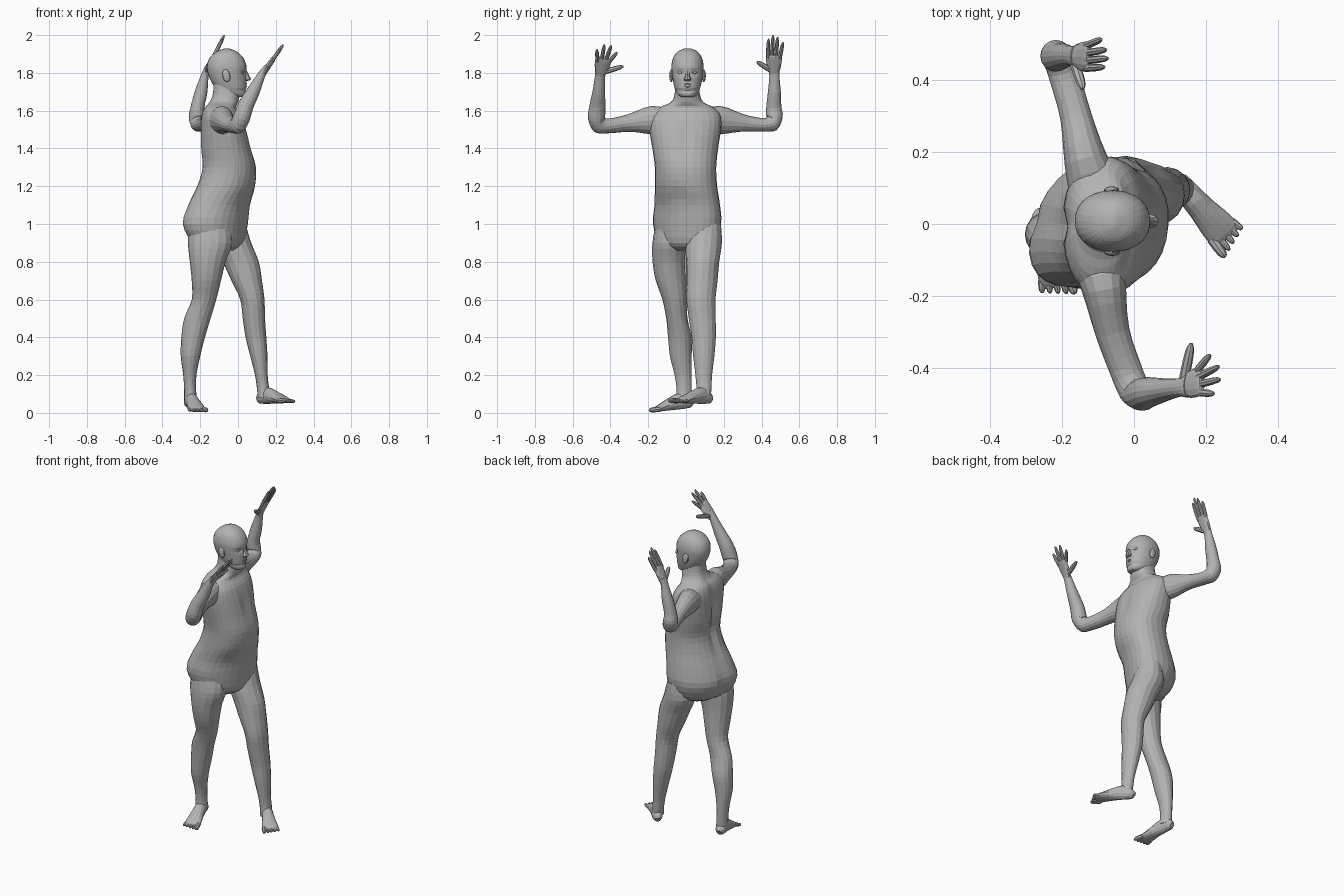
import bpy
import bmesh
import math
from mathutils import Vector, Matrix

cube = bpy.data.objects.get("Cube")
if cube:
    bpy.data.objects.remove(cube)

skin = bpy.data.materials.new("plain_grey")
skin.use_nodes = True
GREY = (0.45, 0.45, 0.45, 1)
skin.diffuse_color = GREY
skin.node_tree.nodes["Principled BSDF"].inputs["Base Color"].default_value = GREY


def finish(name, bm):
    bmesh.ops.recalc_face_normals(bm, faces=bm.faces)
    mesh = bpy.data.meshes.new(name)
    bm.to_mesh(mesh)
    bm.free()
    mesh.materials.append(skin)
    obj = bpy.data.objects.new(name, mesh)
    bpy.context.collection.objects.link(obj)
    return obj


def spline(rows, steps):
    """Smoothly interpolate rings made of (centre, u, v)."""
    out = []
    for i in range(len(rows) - 1):
        quad = [rows[max(i - 1, 0)], rows[i], rows[i + 1], rows[min(i + 2, len(rows) - 1)]]
        for s in range(steps):
            t = s / steps
            out.append([b + 0.5 * t * (c - a + t * (2 * a - 5 * b + 4 * c - d + t * (3 * (b - c) + d - a)))
                        for a, b, c, d in zip(*quad)])
    return out + [rows[-1]]


def loft(name, rows, sides=16, steps=3, power=1.0, shape=None):
    bm = bmesh.new()
    rings = []

    def soft(w):
        return math.copysign(abs(w) ** power, w)
    for c, u, v in spline(rows, steps):
        ring = []
        for k in range(sides):
            a = math.tau * k / sides
            p = c + u * soft(math.cos(a)) + v * soft(math.sin(a))
            ring.append(bm.verts.new(shape(p, c) if shape else p))
        rings.append(ring)
    for low, high in zip(rings, rings[1:]):
        for k in range(sides):
            n = (k + 1) % sides
            bm.faces.new((low[k], low[n], high[n], high[k]))
    bm.faces.new(rings[0][::-1])
    bm.faces.new(rings[-1])
    return finish(name, bm)


def level(table):
    """Horizontal rings from height, x range, y range and a twist."""
    rows = []
    for z, x0, x1, y0, y1, *twist in table:
        k = twist[0] if twist else 0
        ry = (y1 - y0) / 2
        rows.append((Vector(((x0 + x1) / 2, (y0 + y1) / 2, z)),
                     Vector(((x1 - x0) / 2, 0, 0)), Vector((k * ry, ry, 0))))
    return rows


def along(table, hint):
    """Rings square to a path, from position and two radii."""
    pts = [Vector(r[:3]) for r in table]
    rows = []
    for i, p in enumerate(pts):
        t = (pts[min(i + 1, len(pts) - 1)] - pts[max(i - 1, 0)]).normalized()
        u = (hint - t * hint.dot(t)).normalized()
        rows.append((p, u * table[i][3], t.cross(u) * table[i][4]))
    return rows


def digit(name, start, end, r, hint):
    """Finger or toe with a rounded tip."""
    table = []
    for f, s in ((0, 1), (0.5, 1), (0.85, 0.8), (1, 0.3)):
        table.append((*start.lerp(end, f), r * s, r * s))
    loft(name, along(table, hint), sides=8, steps=2)


def ball(name, centre, size, tilt=0):
    bm = bmesh.new()
    m = Matrix.Translation(centre) @ Matrix.Rotation(tilt, 4, "Y") @ Matrix.Diagonal((*size, 1))
    bmesh.ops.create_uvsphere(bm, u_segments=12, v_segments=8, radius=1, matrix=m)
    return finish(name, bm)


def bump(d, width):
    return math.exp(-(d / width) ** 2)


X, Z = Vector((1, 0, 0)), Vector((0, 0, 1))


# Torso and neck, with spine groove and navel hollow
def torso_shape(p, c):
    if p.x < c.x:
        p.x += 0.022 * bump(p.y - c.y, 0.03) * (bump(p.z - 1.4, 0.2) + bump(p.z - 0.95, 0.08))
    else:
        p.x -= 0.008 * bump(p.y + 0.05, 0.02) * bump(p.z - 1.15, 0.025)
        p.x -= 0.008 * bump(p.y - c.y, 0.03) * bump(p.z - 1.45, 0.08)
    return p


loft("torso", level([
    (0.86, -.14, -.03, -.06, .04, .2), (0.90, -.23, .02, -.14, .14, .3),
    (1.0, -.28, .04, -.175, .185, .3), (1.1, -.255, .055, -.167, .18, .25),
    (1.2, -.215, .088, -.165, .165, .12), (1.3, -.19, .095, -.165, .16, .05),
    (1.4, -.2, .07, -.178, .17), (1.5, -.2, .045, -.195, .185),
    (1.57, -.195, .02, -.195, .185), (1.615, -.18, -.01, -.145, .15),
    (1.645, -.155, 0, -.08, .092), (1.69, -.135, .008, -.06, .073),
    (1.76, -.13, -.01, -.055, .065)]), sides=28, power=0.88, shape=torso_shape)


# Head, with eye sockets and a flattened brow
def head_shape(p, c):
    if p.x > c.x:
        for y in (-0.03, 0.045):
            p.x -= 0.012 * bump(p.y - y, 0.018) * bump(p.z - 1.802, 0.014)
        p.x -= 0.006 * bump(p.z - 1.705, 0.01)
    return p


loft("head", level([
    (1.672, -.04, .03, -.022, .038), (1.685, -.09, .042, -.045, .06),
    (1.72, -.12, .045, -.06, .075), (1.76, -.145, .045, -.069, .085),
    (1.80, -.16, .045, -.075, .091), (1.84, -.164, .044, -.077, .093),
    (1.88, -.15, .028, -.068, .084), (1.91, -.118, -.002, -.048, .064),
    (1.925, -.085, -.035, -.022, .038), (1.93, -.065, -.052, -.004, .016)]),
    sides=28, power=0.92, shape=head_shape)
loft("nose", level([(1.758, .025, .05, -.008, .024), (1.765, .02, .069, -.012, .028),
                    (1.785, .02, .06, -.004, .02), (1.815, .02, .045, -.002, .018)]), sides=8)
for label, z, out in (("upper_lip", 1.739, .047), ("lower_lip", 1.728, .046)):
    ball(label, (out - 0.01, 0.008, z), (0.012, 0.024, 0.006))
for side, eye_y, ear_y in (("right", -0.03, -0.078), ("left", 0.045, 0.094)):
    ball(side + "_eye", (0.019, eye_y, 1.802), (0.013, 0.014, 0.01))
    ball(side + "_ear", (-0.062, ear_y, 1.785), (0.021, 0.011, 0.034), -0.2)

# Legs
loft("right_leg", level([
    (1.0, -.26, -.04, -.16, -.01), (.9, -.265, -.03, -.178, 0), (.8, -.255, -.065, -.177, -.003),
    (.7, -.245, -.09, -.16, 0), (.6, -.245, -.115, -.125, .003), (.5, -.285, -.145, -.105, .008),
    (.4, -.3, -.175, -.095, .03), (.3, -.303, -.2, -.085, .03), (.2, -.29, -.22, -.06, .03),
    (.12, -.285, -.222, -.05, .03), (.06, -.285, -.215, -.055, .03)]))
loft("left_leg", level([
    (1.0, -.09, .04, .03, .185), (.9, -.12, .07, 0, .19), (.8, -.08, .11, 0, .176),
    (.7, -.035, .127, 0, .167), (.6, .012, .14, .002, .156), (.5, .025, .143, .015, .157),
    (.4, .04, .15, .03, .158), (.3, .065, .156, .038, .15), (.2, .09, .157, .05, .138),
    (.13, .1, .165, .055, .135), (.08, .105, .175, .05, .13)]))


# Feet: heel to ball, then five toes
def foot(side, heel, tip, medial):
    heel, tip = Vector(heel), Vector(tip)
    run = tip - heel
    across = run.cross(Z).normalized() * medial
    table = []
    for f, w, h in ((0, .015, .02), (.07, .03, .032), (.25, .034, .045), (.45, .038, .036),
                    (.65, .046, .024), (.8, .048, .014), (.86, .044, .008)):
        p = heel + run * f + Z * h
        table.append((*p, w, h))
    loft(side + "_foot", along(table, across), sides=14, steps=2)
    for i in range(5):
        offset = across * (0.036 - 0.019 * i)
        r = 0.014 if i == 0 else 0.0095
        start = heel + run * 0.76 + offset + Z * 0.014
        end = heel + run * (1.0 - 0.025 * i) + offset * 1.15 + Z * r
        digit(f"{side}_toe_{i + 1}", start, end, r, across)


foot("right", (-.262, .035, .025), (-.205, -.205, .0), -1)
foot("left", (.11, .13, .045), (.285, -.065, .052), 1)

# Arms
loft("left_arm", along([
    (-.1, .08, 1.545, .08, .06), (-.135, .18, 1.55, .06, .075), (-.162, .3, 1.535, .044, .046),
    (-.19, .4, 1.525, .043, .036), (-.207, .455, 1.532, .045, .043), (-.217, .468, 1.57, .044, .044),
    (-.214, .465, 1.62, .036, .04), (-.195, .468, 1.7, .033, .034),
    (-.177, .468, 1.78, .021, .027), (-.163, .466, 1.83, .014, .03)], X))
loft("right_arm", along([
    (-.1, -.08, 1.545, .085, .06), (-.083, -.18, 1.55, .062, .075), (-.06, -.3, 1.535, .048, .047),
    (-.025, -.4, 1.52, .045, .039), (0, -.46, 1.525, .045, .045), (.018, -.474, 1.56, .045, .045),
    (.042, -.468, 1.63, .042, .042), (.08, -.462, 1.7, .035, .033),
    (.125, -.455, 1.79, .021, .026), (.15, -.45, 1.83, .014, .032)], X))


# Hands: a flat palm leaning forward, four fingers and a thumb
def hand(side, x, lean, wrist, knuckles, tips, thumb):
    def place(y, z):
        return Vector((x + lean * (z - wrist[1]), y, z))
    low, high = place(*wrist), place(*knuckles)
    mid = low.lerp(high, 0.55)
    loft(side + "_palm", along([(*low, .018, .026), (*mid, .015, .04),
                                (*high, .012, .042), (*(high + (high - low) * .08), .006, .036)], X),
         sides=12, steps=2)
    for i, tip in enumerate(tips):
        base = place(knuckles[0] + (i - 1.5) * 0.021, knuckles[1] - 0.012)
        digit(f"{side}_finger_{i + 1}", base, place(*tip), 0.0105, X)
    inner = wrist[0] + math.copysign(0.02, thumb[0] - wrist[0])
    digit(side + "_thumb", place(inner, wrist[1] + 0.015), place(*thumb), 0.014, X)


hand("left", -.172, .5, (.467, 1.80), (.465, 1.89),
     ((.437, 1.98), (.461, 2.0), (.485, 1.99), (.514, 1.963)), (.375, 1.86))
hand("right", .128, .7, (-.454, 1.79), (-.437, 1.872),
     ((-.472, 1.925), (-.432, 1.95), (-.396, 1.945), (-.364, 1.91)), (-.332, 1.835))
